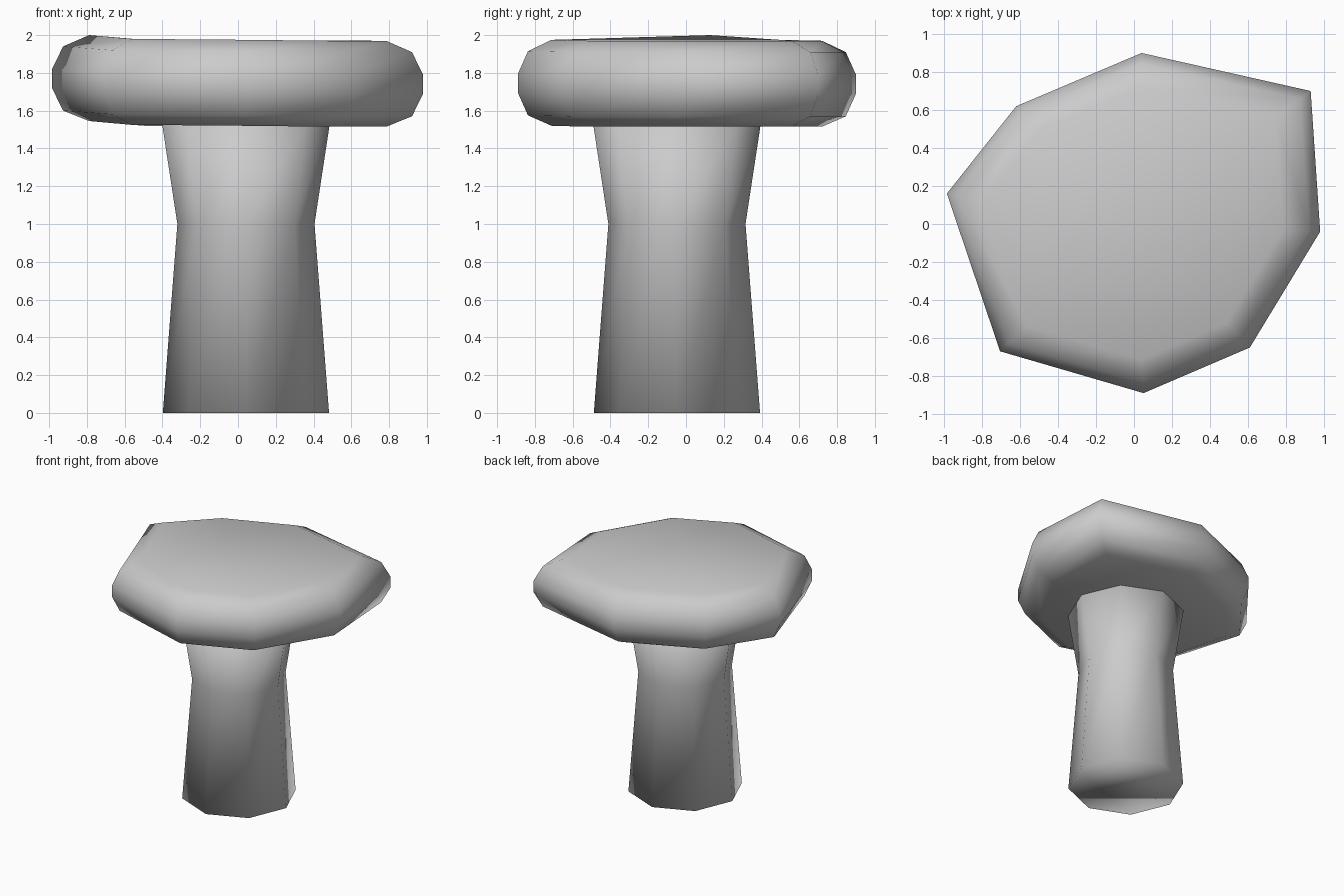
import bpy, bmesh
from math import cos, sin, pi

if "Cube" in bpy.data.objects:
    bpy.data.objects.remove(bpy.data.objects["Cube"])


def loft(name, rings):
    """Closed solid skinned through equal-length rings of points."""
    bm = bmesh.new()
    loops = [[bm.verts.new(p) for p in ring] for ring in rings]
    for a, b in zip(loops, loops[1:]):
        n = len(a)
        for i in range(n):
            j = (i + 1) % n
            bm.faces.new((a[i], a[j], b[j], b[i]))
    bm.faces.new(loops[0][::-1])
    bm.faces.new(loops[-1])
    bmesh.ops.recalc_face_normals(bm, faces=bm.faces)
    mesh = bpy.data.meshes.new(name)
    bm.to_mesh(mesh)
    bm.free()
    for p in mesh.polygons:
        p.use_smooth = True
    obj = bpy.data.objects.new(name, mesh)
    bpy.context.collection.objects.link(obj)
    return obj


# Stem: eight-sided, pinched at the waist
def octagon(r, z):
    return [(0.042 + r * cos(i * pi / 4), -0.048 + r * sin(i * pi / 4), z)
            for i in range(8)]


loft("stem", [octagon(0.44, 0), octagon(0.363, 1.0), octagon(0.443, 1.525)])

# Cap: irregular outline (x, y, lift) with a rounded rim
outline = [(0.98, -0.04, 0), (0.93, 0.70, 0), (0.04, 0.90, 0), (-0.62, 0.62, 0.005),
           (-0.985, 0.16, 0.03), (-0.705, -0.67, 0.01), (0.05, -0.89, 0.005), (0.61, -0.65, 0)]
rim = [(0.80, 1.515), (0.94, 1.57), (1.0, 1.69), (1.0, 1.79), (0.94, 1.91), (0.80, 1.97)]
loft("cap", [[(x * s, y * s, z + lift) for x, y, lift in outline] for s, z in rim])
